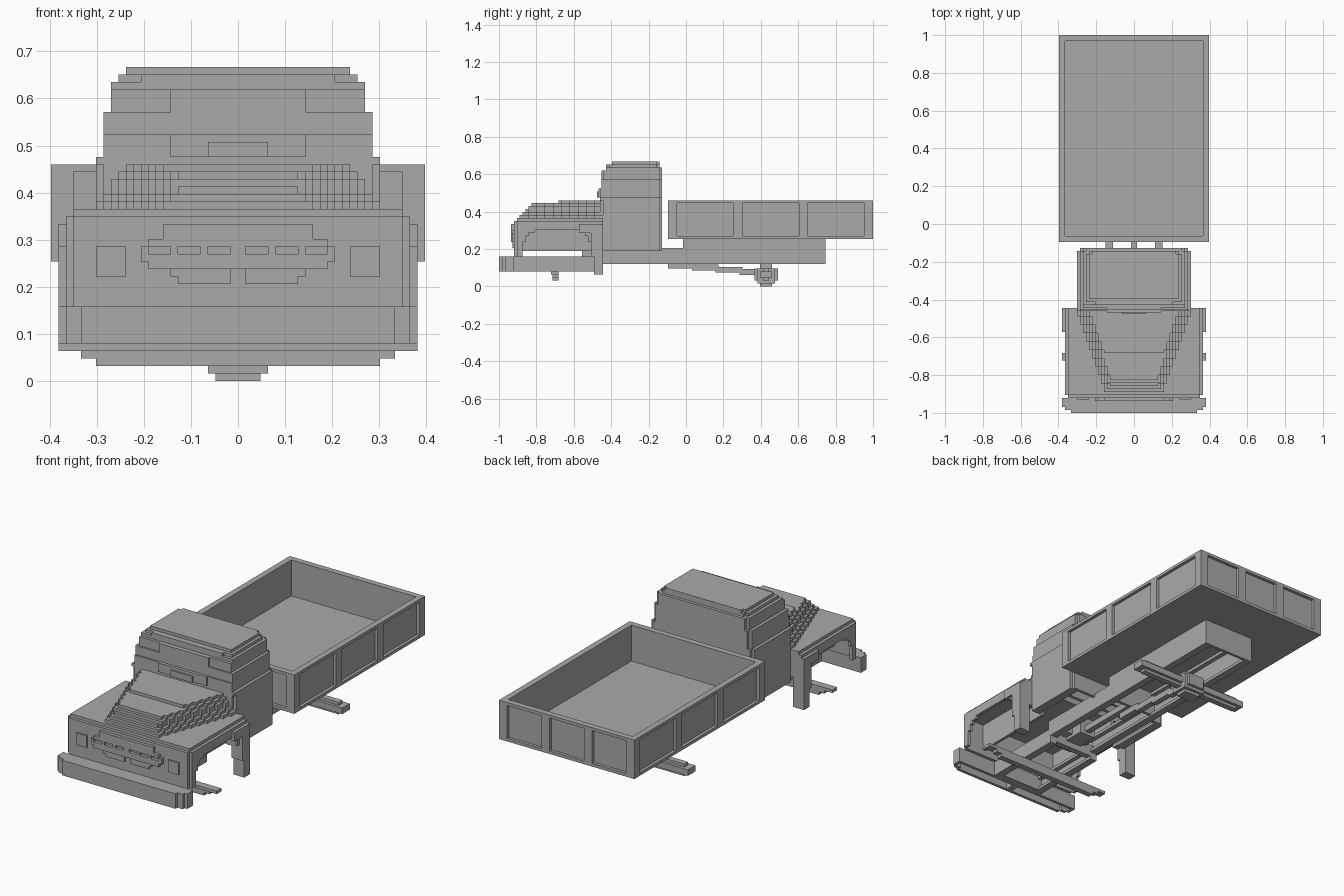
import bpy
import bmesh
from math import sqrt
from mathutils import Matrix, Vector

# The truck is laid out on a block grid; one block is UNIT wide.
UNIT = 2 / 126

default_cube = bpy.data.objects.get("Cube")
if default_cube:
    bpy.data.objects.remove(default_cube, do_unlink=True)

grey = bpy.data.materials.new("plain grey")
grey.use_nodes = True
grey_value = (0.4, 0.4, 0.4, 1)
grey.diffuse_color = grey_value
grey.node_tree.nodes["Principled BSDF"].inputs["Base Color"].default_value = grey_value


def across(half, y, z):
    """One block centred on the middle plane."""
    return [((-half, half), y, z)]


def both(x, y, z):
    """A block and its mirror image."""
    inner, outer = x
    return [((inner, outer), y, z), ((-outer, -inner), y, z)]


def part(name, blocks):
    """Join grid blocks into one flat-faced object."""
    bm = bmesh.new()
    for block in blocks:
        low = Vector([min(span) for span in block])
        high = Vector([max(span) for span in block])
        size = Matrix.Diagonal(high - low).to_4x4()
        place = Matrix.Translation((low + high) / 2)
        bmesh.ops.create_cube(bm, size=1, matrix=place @ size)
    bmesh.ops.scale(bm, vec=(UNIT, UNIT, UNIT), verts=bm.verts)
    bmesh.ops.translate(bm, vec=(0, -1, 0), verts=bm.verts)
    mesh = bpy.data.meshes.new(name)
    bm.to_mesh(mesh)
    bm.free()
    mesh.materials.append(grey)
    obj = bpy.data.objects.new(name, mesh)
    bpy.context.collection.objects.link(obj)
    return obj


# Cargo bed: thin inner walls with a raised outer frame
BED_FRONT, BED_BACK, BED_HALF = 57, 126, 25
bed_z = (16, 29)
inner_y = (BED_FRONT + 1, BED_BACK - 1)
part("bed_floor", across(half=BED_HALF, y=(BED_FRONT, BED_BACK), z=(16, 17)))
walls = both(x=(BED_HALF - 2, BED_HALF - 1), y=inner_y, z=bed_z)
for start in (BED_FRONT + 1, BED_BACK - 2):
    walls += across(half=BED_HALF - 1, y=(start, start + 1), z=bed_z)
part("bed_walls", walls)

frame = []
rim = (BED_HALF - 1, BED_HALF)
for bottom in (16, 28):
    rail_z = (bottom, bottom + 1)
    frame += both(x=rim, y=(BED_FRONT, BED_BACK), z=rail_z)
    for start in (BED_FRONT, BED_BACK - 1):
        frame += across(half=BED_HALF, y=(start, start + 1), z=rail_z)
for i in range(4):
    side = BED_FRONT + i * (BED_BACK - BED_FRONT - 3) / 3
    frame += both(x=rim, y=(side, side + 3), z=bed_z)
    left = -BED_HALF + i * (2 * BED_HALF - 3) / 3
    for start in (BED_FRONT, BED_BACK - 1):
        frame.append(((left, left + 3), (start, start + 1), bed_z))
part("bed_frame", frame)

# Chassis: channel rails, deeper under the bed, with cross members
rails = []
for y, z in (((5, 33), (5, 10)), ((32, 62), (7.5, 13)), ((62, 110), (7.5, 16))):
    bottom, top = z
    rails += both(x=(8.5, 9.5), y=y, z=z)
    rails += both(x=(7, 9), y=y, z=(bottom, bottom + 1))
    rails += both(x=(7, 9), y=y, z=(top - 1, top))
part("chassis_rails", rails)
members = across(half=9, y=(109, 110), z=(7.5, 16))
members += across(half=9, y=(5, 7), z=(5, 10))
members += across(half=9, y=(31, 33), z=(6, 10))
members += across(half=9, y=(62, 63), z=(8, 16))
part("cross_members", members)

# Stepped drive shaft and gearbox
shaft = across(half=1, y=(33, 62), z=(9, 11))
for i in range(4):
    start = 57 + i * 8
    shaft += across(half=1, y=(start, start + 9), z=(6 - i * 0.7, 8 - i * 0.7))
part("drive_shaft", shaft)
gearbox = across(half=3, y=(28, 40), z=(8, 14))
gearbox += across(half=5, y=(31, 36), z=(9, 13))
part("gearbox", gearbox)

# Axles
rear = across(half=21, y=(88, 92), z=(3, 5))
rear += across(half=19, y=(89, 91), z=(2, 6))
part("rear_axle", rear)
hub = across(half=3, y=(88, 92), z=(0, 7.5))
hub += across(half=3, y=(86, 94), z=(2, 6))
hub += across(half=4, y=(87, 93), z=(1, 6))
part("rear_differential", hub)
front = across(half=24, y=(17.5, 20), z=(4, 5))
front += across(half=21, y=(18, 20), z=(3, 4))
front += across(half=19, y=(18, 20), z=(2, 3))
part("front_axle", front)

# Bumper: stepped shell, open underneath
bumper = across(half=21, y=(0, 1), z=(5, 10))
bumper += both(x=(21, 23), y=(1, 2), z=(5, 10))
bumper += both(x=(23, 24), y=(2, 5), z=(5, 10))
bumper += across(half=23, y=(1, 5), z=(9, 10))
bumper += across(half=23, y=(4, 5), z=(5, 10))
bumper += across(half=1, y=(1, 5), z=(5, 10))
part("front_bumper", bumper)

# Nose, engine bay and fenders
part("nose_panel", across(half=22, y=(5, 6), z=(10, 22)))
part("engine_bay_walls", both(x=(14, 15), y=(6, 35), z=(12, 23)))
top = across(half=23, y=(6, 35), z=(21, 22))
top += across(half=22, y=(6, 35), z=(22, 23))
part("fender_tops", top)

skins = both(x=(22, 23), y=(6, 8), z=(10, 22))
for row in range(8, 31):
    reach = (row + 0.5 - 19.5) / 11.5
    arch = 12 + round(7 * sqrt(1 - reach ** 4))
    skins += both(x=(22, 23), y=(row, row + 1), z=(arch, 22))
part("fender_skins", skins)
flaps = both(x=(20, 24), y=(32, 35), z=(4, 21))
flaps += both(x=(20, 24), y=(31, 34), z=(10, 20))
flaps += both(x=(22, 24), y=(27, 34), z=(18, 21))
flaps += both(x=(18, 23), y=(31, 35), z=(14, 22))
part("fender_flaps", flaps)

# Hood: stacked layers tapering to the nose in block steps
hood = []
for level in range(6):
    widest = 19 - round(level * 0.75)
    limit = 20 if level == 5 else 7 + level
    layer_z = (23 + level, 24 + level)
    for column in range(10):
        start = max(35 - 2.8 * (column + 1), limit)
        hood += across(half=widest - column, y=(start, 36), z=layer_z)
part("stepped_hood", hood)

# Cab: hollow lower shell and solid stepped layers above
cab = both(x=(18, 19), y=(35, 54), z=(12, 30))
cab += across(half=18, y=(54, 55), z=(12, 30))
cab += across(half=18, y=(34, 35), z=(23, 30))
cab += both(x=(16, 18), y=(35, 54), z=(12, 13))
part("cab_shell", cab)
upper = []
layers = ((19, 34, 29, 30), (18, 34, 30, 33), (18, 34.5, 33, 36), (17, 35, 36, 39),
          (17, 36, 39, 40), (16, 37, 40, 41), (15, 38, 41, 42))
for half, start, bottom, height in layers:
    back = 54 if height > 40 else 55
    upper += across(half=half, y=(start, back - 1), z=(bottom, height))
    upper += across(half=half - 1, y=(start, back), z=(bottom, height))
part("cab_upper", upper)
screen = across(half=9, y=(33.5, 36), z=(30, 33))
screen += across(half=9, y=(34.5, 36), z=(36, 39))
screen += across(half=4, y=(33, 36), z=(30, 32))
part("windscreen_steps", screen)
part("roof_visor", across(half=13, y=(36, 38), z=(40, 41)))

# Grille: raised stepped plate around six slots, with lower bars
grille = across(half=10, y=(4, 5), z=(19, 21))
grille += across(half=12, y=(4, 5), z=(18, 19))
grille += across(half=13, y=(4, 5), z=(16, 17))
grille += across(half=12, y=(4, 5), z=(15, 16))
for x in ((0, 1), (4, 5), (8, 9), (12, 13)):
    grille += both(x=x, y=(4, 5), z=(17, 18))
grille += both(x=(1, 9), y=(4.5, 5), z=(14, 15))
grille += both(x=(1, 8), y=(4.5, 5), z=(13, 14))
part("grille", grille)

# Headlights
part("headlights", both(x=(15, 19), y=(4.5, 5), z=(14, 18)))
